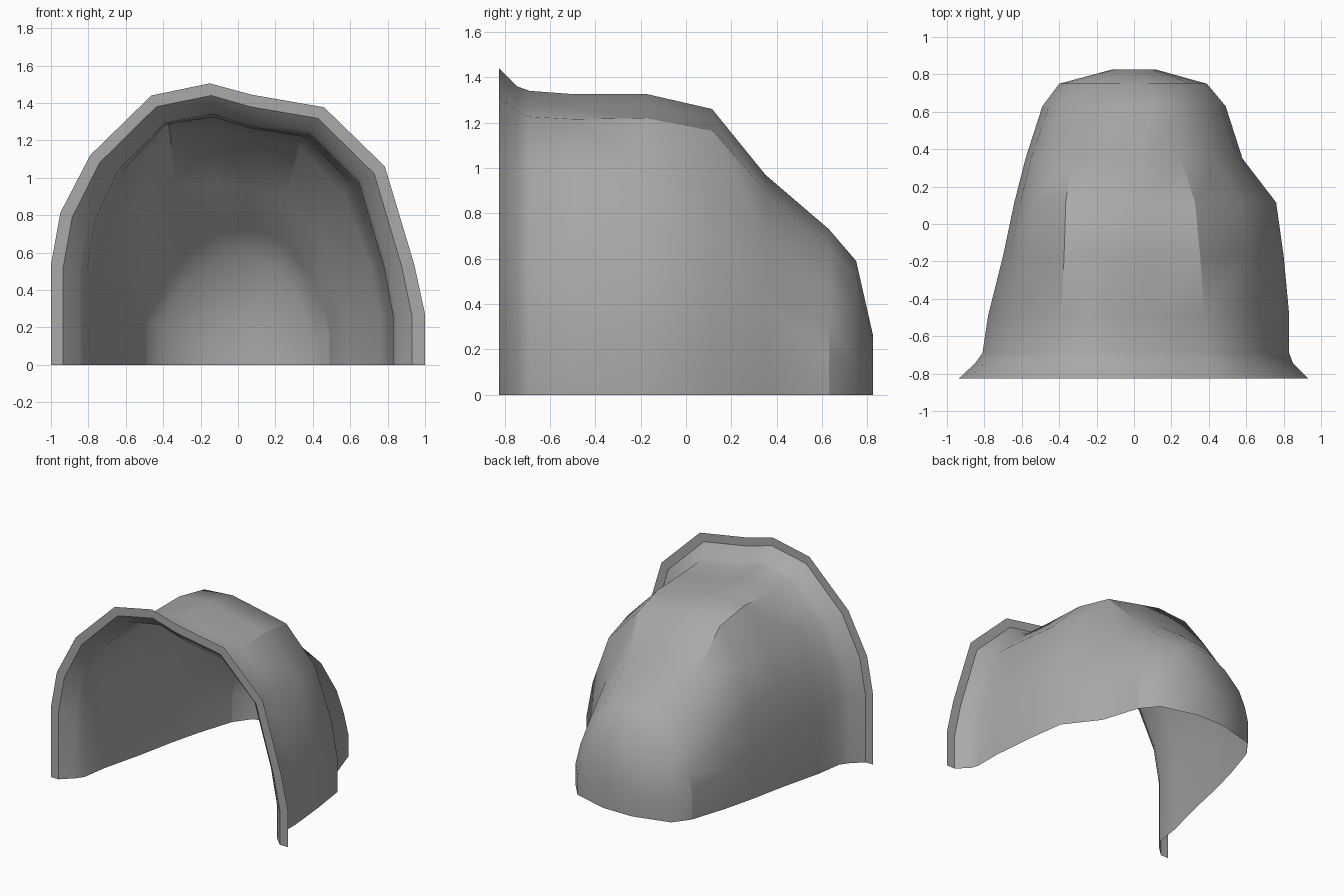
import bpy
import bmesh

old = bpy.data.objects.get("Cube")
if old:
    bpy.data.objects.remove(old, do_unlink=True)

# One plain grey for the whole shell
grey = bpy.data.materials.new("plain_grey")
grey.use_nodes = True
colour = (0.4, 0.4, 0.4, 1)
grey.diffuse_color = colour
grey.node_tree.nodes["Principled BSDF"].inputs["Base Color"].default_value = colour

# Unit cross-sections (x, z), front to back, each with twelve matching points
RIM = [(-1, 0), (-1, .355), (-.95, .54), (-.79, .745), (-.463, .957), (-.15, 1),
       (.07, .96), (.46, .915), (.785, .705), (.943, .355), (1, .18), (1, 0)]
ARCH = [(-1, 0), (-1, .38), (-.94, .58), (-.79, .775), (-.48, .965), (-.165, 1),
        (.085, .95), (.46, .915), (.775, .73), (.94, .39), (1, .19), (1, 0)]
SADDLE = [(-1, 0), (-1, .3), (-.95, .55), (-.84, .78), (-.57, .985), (-.2, 1),
          (.08, .97), (.43, .925), (.75, .72), (.93, .42), (1, .2), (1, 0)]
DOME = [(-1, 0), (-1, .3), (-.93, .48), (-.8, .66), (-.5, .85), (-.2, .97),
        (.2, 1), (.53, .89), (.8, .65), (.92, .44), (1, .23), (1, 0)]
PROFILES = [RIM, ARCH, SADDLE, DOME]
RIM_EDGE, SEAM = 1, 8           # stations with a crease
RIDGES = (4, 7)                 # profile points of the two roof ridges

# Stations: y, -x half width, +x half width, height, position along PROFILES
STATIONS = [
    (-.825, 1, 1, 1.505, 0),            # flat rim, outer edge
    (-.825, .935, .93, 1.44, .2),       # flat rim, inner edge
    (-.745, .85, .85, 1.36, .8),        # flare
    (-.69, .81, .83, 1.34, 1),          # body
    (-.49, .78, .83, 1.325, 1.2),
    (-.17, .70, .80, 1.325, 1.6),
    (.115, .64, .76, 1.26, 2),
    (.35, .58, .58, .97, 2),
    (.63, .49, .49, .73, 3),            # back dome
    (.75, .4, .39, .59, 3),
    (.825, .12, .12, .26, 3),
]


def section(bm, y, left, right, height, position):
    """Add one arch of vertices across the shell."""
    first = min(int(position), len(PROFILES) - 2)
    blend = position - first
    ring = []
    for (ax, az), (bx, bz) in zip(PROFILES[first], PROFILES[first + 1]):
        x = ax + (bx - ax) * blend
        z = az + (bz - az) * blend
        ring.append(bm.verts.new((x * (left if x < 0 else right), y, z * height)))
    return ring


def crease(bm, a, b):
    """Mark the edge between two vertices as sharp."""
    bm.edges.get((a, b)).smooth = False


# Loft the arches into an open shell and close the back
bm = bmesh.new()
rings = [section(bm, *station) for station in STATIONS]
for front, back in zip(rings, rings[1:]):
    for i in range(len(RIM) - 1):
        bm.faces.new((front[i], back[i], back[i + 1], front[i + 1]))
bm.faces.new(rings[-1][::-1])
bmesh.ops.recalc_face_normals(bm, faces=bm.faces)
bm.normal_update()
if max(bm.faces, key=lambda f: f.calc_center_median().z).normal.z < 0:
    bmesh.ops.reverse_faces(bm, faces=bm.faces)

# Smooth surface with creases at the rim, the roof ridges and the lower dome seam
for face in bm.faces:
    face.smooth = True
for a, b in zip(rings[RIM_EDGE], rings[RIM_EDGE][1:]):
    crease(bm, a, b)
for a, b in zip(rings[SEAM], rings[SEAM][1:]):
    if max(a.co.z, b.co.z) < 0.4:
        crease(bm, a, b)
for front, back in zip(rings[4:SEAM - 1], rings[5:SEAM]):
    for i in RIDGES:
        crease(bm, front[i], back[i])

mesh = bpy.data.meshes.new("arched_shell")
bm.to_mesh(mesh)
bm.free()
mesh.materials.append(grey)
shell = bpy.data.objects.new("arched_shell", mesh)
bpy.context.collection.objects.link(shell)
